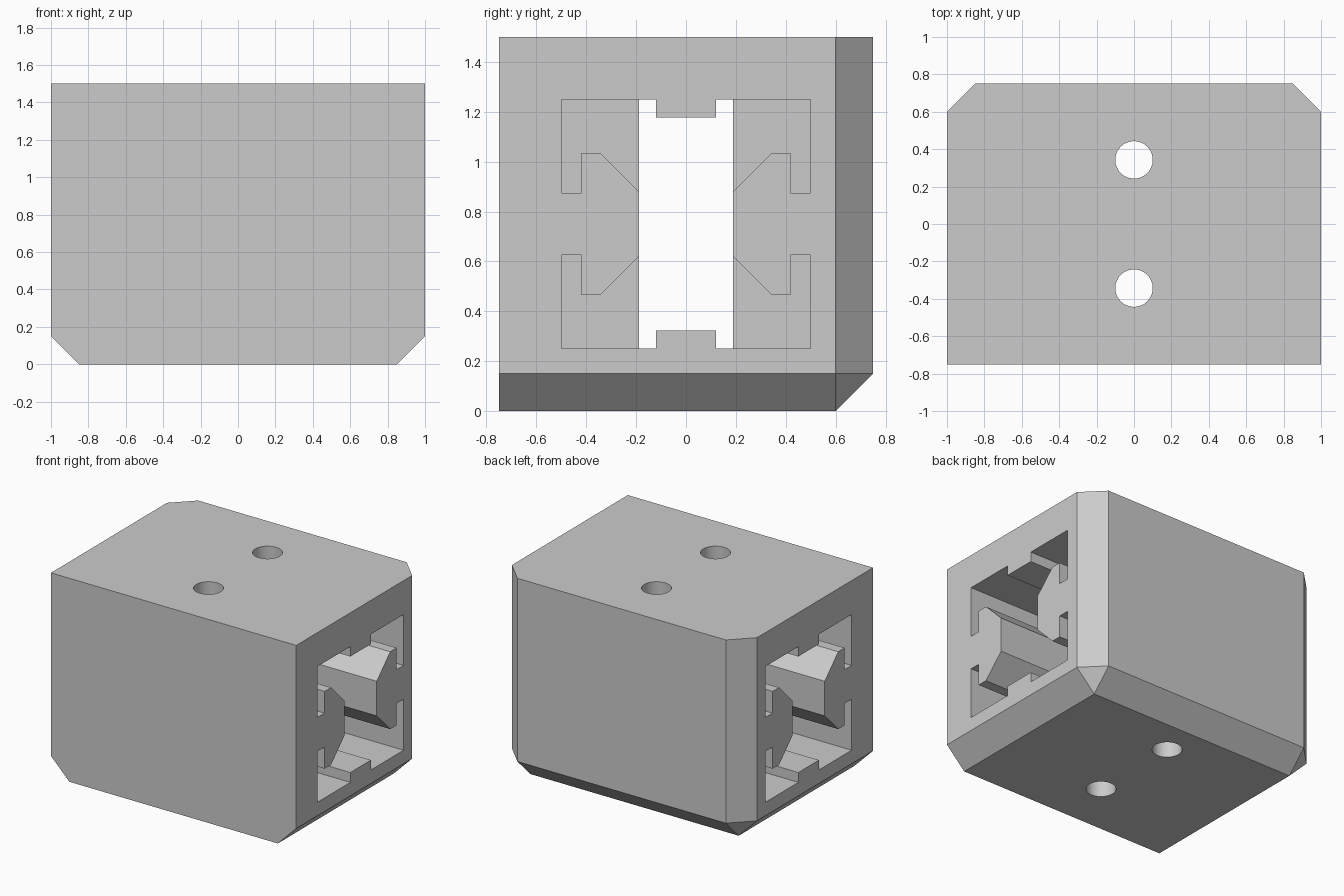
import bpy
import bmesh
import math
from mathutils import Matrix, Vector

if "Cube" in bpy.data.objects:
    bpy.data.objects.remove(bpy.data.objects["Cube"], do_unlink=True)

MID = 0.75        # height of the socket axis
CHAMFER = 0.15
STOP = 0.25       # half thickness of the inner stop walls

grey = bpy.data.materials.new("plain grey")
grey.use_nodes = True
grey.diffuse_color = (0.6, 0.6, 0.6, 1)
grey.node_tree.nodes["Principled BSDF"].inputs["Base Color"].default_value = grey.diffuse_color


def make_object(name, bm):
    bmesh.ops.recalc_face_normals(bm, faces=bm.faces[:])
    mesh = bpy.data.meshes.new(name)
    bm.to_mesh(mesh)
    bm.free()
    mesh.materials.append(grey)
    obj = bpy.data.objects.new(name, mesh)
    bpy.context.collection.objects.link(obj)
    return obj


def add_prism(bm, profile, x0, x1):
    """Extrude a (y, height above the axis) profile along x."""
    face = bm.faces.new([bm.verts.new((x0, y, MID + h)) for y, h in profile])
    moved = bmesh.ops.extrude_face_region(bm, geom=[face])["geom"]
    verts = [g for g in moved if isinstance(g, bmesh.types.BMVert)]
    bmesh.ops.translate(bm, verts=verts, vec=(x1 - x0, 0, 0))


def cut(target, cutter):
    cutter.hide_render = True
    mod = target.modifiers.new(cutter.name, 'BOOLEAN')
    mod.operation = 'DIFFERENCE'
    mod.solver = 'EXACT'
    mod.object = cutter
    bpy.context.view_layer.objects.active = target
    bpy.ops.object.modifier_apply(modifier=mod.name)
    bpy.data.objects.remove(cutter, do_unlink=True)


# Outer block, chamfered along the back uprights and three bottom edges
bm = bmesh.new()
bmesh.ops.create_cube(bm, size=1, matrix=Matrix.Translation((0, 0, MID)) @ Matrix.Diagonal((2, 1.5, 1.5, 1)))


def is_chamfered(edge):
    mid = (edge.verts[0].co + edge.verts[1].co) / 2
    side, back, bottom = abs(mid.x) > 0.9, mid.y > 0.7, mid.z < 0.1
    return (side and back) or (side and bottom) or (back and bottom)


bmesh.ops.bevel(bm, geom=[e for e in bm.edges if is_chamfered(e)],
                offset=CHAMFER, offset_type='OFFSET', segments=1, affect='EDGES')
# Snap the chamfer corners onto exact cuts
for v in bm.verts:
    v.co = Vector([round(c, 4) for c in v.co])
block = make_object("connector_block", bm)

# Central channel with a key rib on its floor and ceiling
half = [(0.1875, 0.5), (0.12, 0.5), (0.12, 0.4275)]
upper = half + [(-y, h) for y, h in reversed(half)]
channel = upper + [(y, -h) for y, h in reversed(upper)]
bm = bmesh.new()
add_prism(bm, channel, -1.1, 1.1)
cut(block, make_object("channel_cutter", bm))

# Hooked corner pockets in both ends, leaving the side rails standing
pocket = [(0.15, 0.5), (0.5, 0.5), (0.5, 0.125), (0.42, 0.125),
          (0.42, 0.285), (0.345, 0.285), (0.1875, 0.1275), (0.15, 0.1275)]
bm = bmesh.new()
for end in (-1, 1):
    for sy in (-1, 1):
        for sz in (-1, 1):
            add_prism(bm, [(sy * y, sz * h) for y, h in pocket], end * STOP, end * 1.1)
cut(block, make_object("pocket_cutter", bm))

# Vertical screw holes through the stop walls
bm = bmesh.new()
for y in (-0.343, 0.343):
    bmesh.ops.create_cone(bm, cap_ends=True, segments=48, radius1=0.1, radius2=0.1,
                          depth=2, matrix=Matrix.Translation((0, y, MID)))
cut(block, make_object("screw_hole_cutter", bm))

# Smooth hole walls, sharp edges elsewhere
bpy.ops.object.select_all(action='DESELECT')
block.select_set(True)
bpy.context.view_layer.objects.active = block
bpy.ops.object.shade_smooth_by_angle(angle=math.radians(30))
